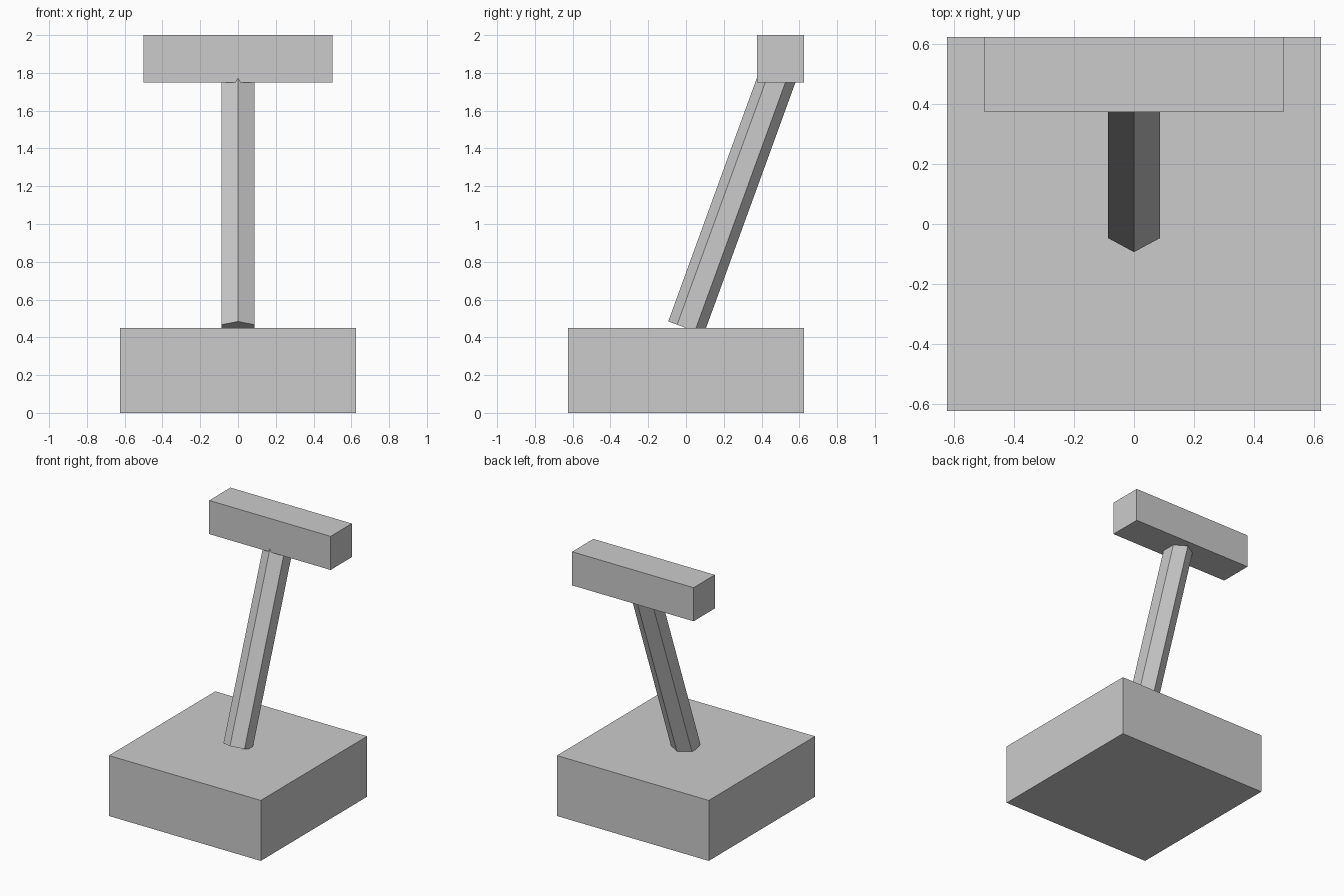
import bpy
import math
from mathutils import Vector

cube = bpy.data.objects.get("Cube")
if cube:
    bpy.data.objects.remove(cube, do_unlink=True)

grey = bpy.data.materials.new("light_grey")
grey.use_nodes = True
colour = (0.6, 0.6, 0.6, 1)
grey.diffuse_color = colour
grey.node_tree.nodes["Principled BSDF"].inputs["Base Color"].default_value = colour


def finish(name):
    obj = bpy.context.object
    obj.name = name
    obj.data.materials.append(grey)
    return obj


def box(name, size, location):
    bpy.ops.mesh.primitive_cube_add(size=1, location=location)
    obj = finish(name)
    obj.scale = size
    bpy.ops.object.transform_apply(location=False, rotation=False, scale=True)
    return obj


# Square base block
box("base", (1.25, 1.25, 0.45), (0, 0, 0.225))

# Crossbar grip, flush with the back of the base
box("grip", (1.0, 0.25, 0.25), (0, 0.5, 1.875))

# Hexagonal shaft leaning back from the middle of the base into the grip
lean = math.radians(20)
length = 1.5
axis = Vector((0, math.sin(lean), math.cos(lean)))
foot = Vector((0, 0, 0.45))
bpy.ops.mesh.primitive_cylinder_add(vertices=6, radius=0.1, depth=length,
                                    location=foot + axis * length / 2,
                                    rotation=(-lean, 0, 0))
finish("shaft")
